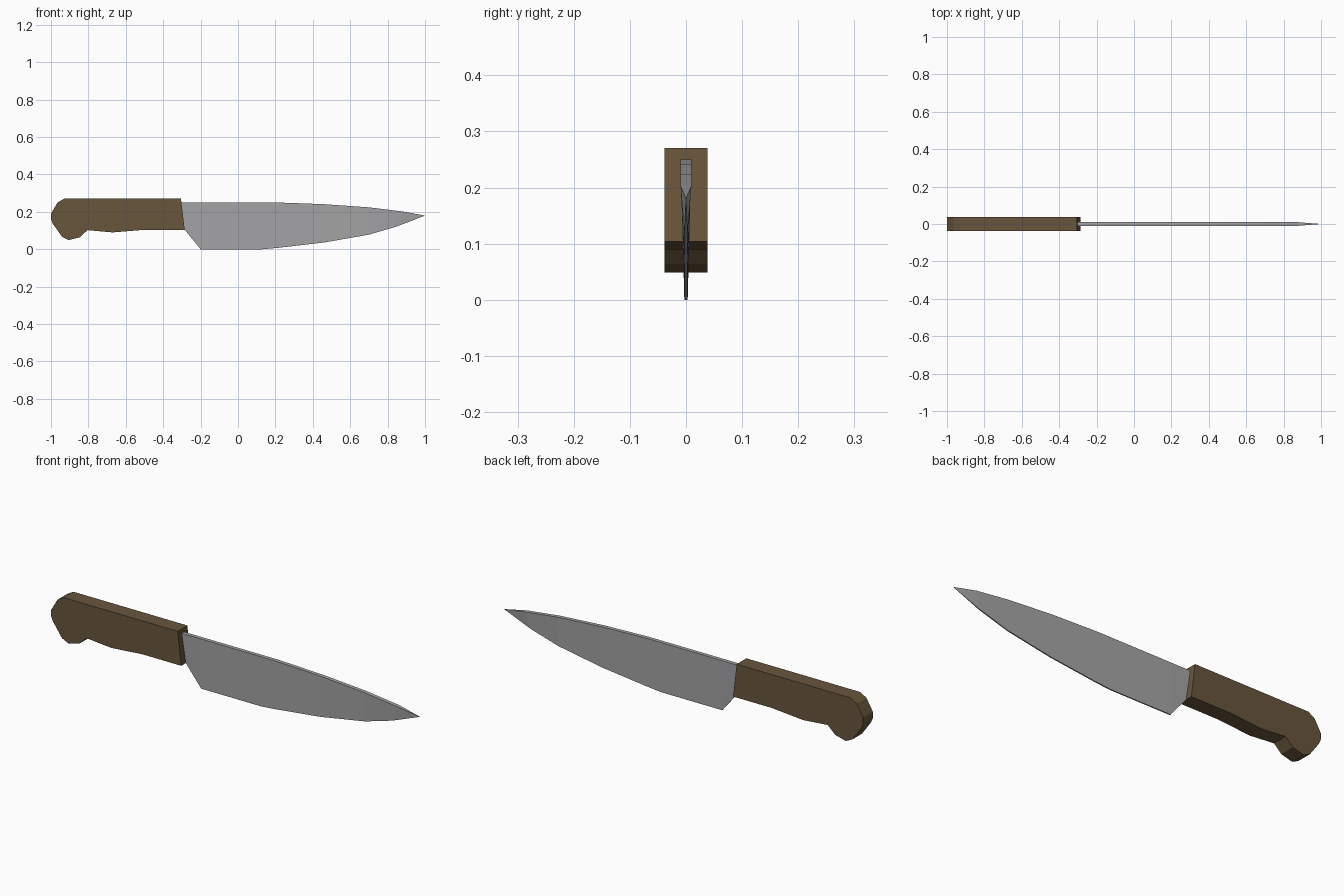
import bpy, bmesh

if "Cube" in bpy.data.objects:
    bpy.data.objects.remove(bpy.data.objects["Cube"])


def material(name, rgb):
    m = bpy.data.materials.new(name)
    m.diffuse_color = (*rgb, 1)
    m.use_nodes = True
    m.node_tree.nodes["Principled BSDF"].inputs["Base Color"].default_value = m.diffuse_color
    return m


def add_object(name, bm, mat):
    bmesh.ops.recalc_face_normals(bm, faces=bm.faces)
    mesh = bpy.data.meshes.new(name)
    bm.to_mesh(mesh)
    bm.free()
    mesh.materials.append(mat)
    obj = bpy.data.objects.new(name, mesh)
    bpy.context.collection.objects.link(obj)
    return obj


wood = material("brown wood", (0.14, 0.093, 0.045))
steel = material("grey steel", (0.38, 0.38, 0.39))

# Handle: side profile extruded across y
HALF = 0.038
outline = [(-0.93, 0.27), (-0.305, 0.27), (-0.285, 0.104), (-0.50, 0.104),
           (-0.67, 0.09), (-0.805, 0.102), (-0.845, 0.064), (-0.905, 0.049),
           (-0.94, 0.066), (-0.99, 0.136), (-1.0, 0.16), (-1.0, 0.19),
           (-0.965, 0.25)]
bm = bmesh.new()
face = bm.faces.new([bm.verts.new((x, -HALF, z)) for x, z in outline])
ext = bmesh.ops.extrude_face_region(bm, geom=[face])
moved = [g for g in ext["geom"] if isinstance(g, bmesh.types.BMVert)]
bmesh.ops.translate(bm, verts=moved, vec=(0, 2 * HALF, 0))
add_object("handle", bm, wood)

# Blade: wedge sections (spine x, spine z, edge x, edge z) closing to the tip
SPINE, EDGE = 0.0095, 0.003
sections = [(-0.32, 0.25, -0.30, 0.123), (-0.20, 0.25, -0.20, 0.0),
            (0.13, 0.25, 0.13, 0.0), (0.21, 0.25, 0.21, 0.007),
            (0.46, 0.241, 0.46, 0.036), (0.70, 0.224, 0.70, 0.078),
            (0.88, 0.202, 0.85, 0.122)]
bm = bmesh.new()
rings = [[bm.verts.new(p) for p in ((xt, -SPINE, zt), (xt, SPINE, zt),
                                    (xb, EDGE, zb), (xb, -EDGE, zb))]
         for xt, zt, xb, zb in sections]
tip = bm.verts.new((1.0, 0, 0.18))
bm.faces.new(rings[0])
for a, b in zip(rings, rings[1:]):
    for i in range(4):
        j = (i + 1) % 4
        bm.faces.new((a[i], a[j], b[j], b[i]))
for i in range(4):
    bm.faces.new((rings[-1][i], rings[-1][(i + 1) % 4], tip))
add_object("blade", bm, steel)
